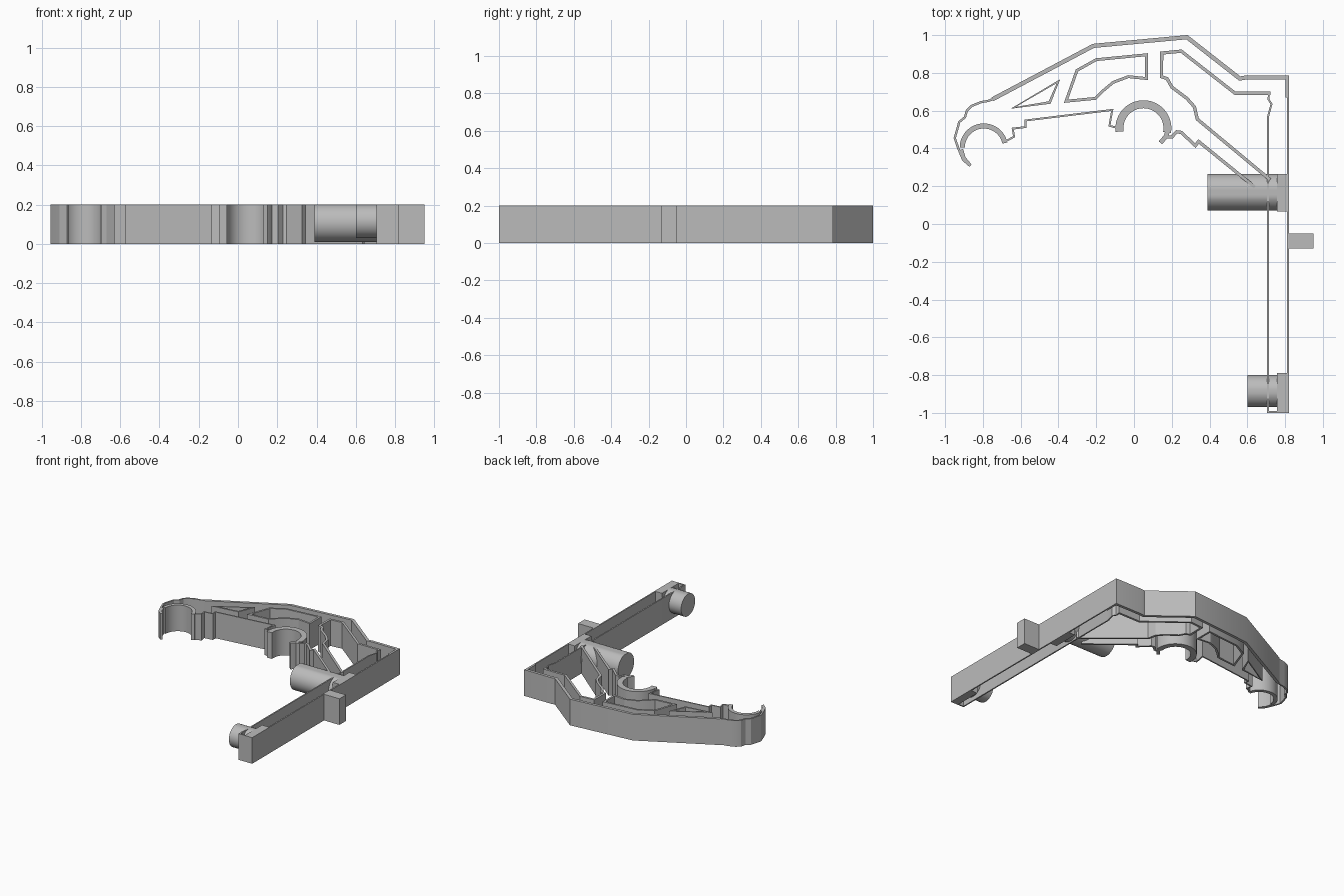
import bpy, bmesh
from math import cos, sin, radians, pi
from mathutils import Vector

cube = bpy.data.objects.get("Cube")
if cube:
    bpy.data.objects.remove(cube)

HEIGHT = 0.2
THIN, WALL, THICK = 0.01, 0.017, 0.022

grey = bpy.data.materials.new("plain_grey")
grey.use_nodes = True
grey.diffuse_color = (0.5, 0.5, 0.5, 1)
grey.node_tree.nodes["Principled BSDF"].inputs["Base Color"].default_value = (0.5, 0.5, 0.5, 1)


def finish(name, bm):
    """Turn a bmesh into a named, coloured, edge-sharp smooth object."""
    bmesh.ops.recalc_face_normals(bm, faces=bm.faces)
    mesh = bpy.data.meshes.new(name)
    bm.to_mesh(mesh)
    bm.free()
    mesh.materials.append(grey)
    mesh.shade_smooth()
    mesh.set_sharp_from_angle(angle=radians(25))
    obj = bpy.data.objects.new(name, mesh)
    bpy.context.collection.objects.link(obj)
    return obj


def wall(name, path, width, closed=False):
    """Upright wall of constant width following a plan path, with mitred corners."""
    pts = [Vector(p) for p in path]
    n = len(pts)
    bm = bmesh.new()
    rings = []
    for i, p in enumerate(pts):
        before = pts[i - 1] if (i or closed) else None
        after = pts[(i + 1) % n] if (i < n - 1 or closed) else None
        a = (p - before).normalized() if before else (after - p).normalized()
        b = (after - p).normalized() if after else a
        na, nb = Vector((-a.y, a.x)), Vector((-b.y, b.x))
        mid = (na + nb).normalized()
        off = mid * (width / 2) / max(mid.dot(na), 0.5)
        rings.append([bm.verts.new((q.x, q.y, z)) for q, z in
                      ((p + off, 0), (p - off, 0), (p - off, HEIGHT), (p + off, HEIGHT))])
    for i in range(n if closed else n - 1):
        r, s = rings[i], rings[(i + 1) % n]
        for k in range(4):
            m = (k + 1) % 4
            bm.faces.new((r[k], r[m], s[m], s[k]))
    if not closed:
        bm.faces.new(rings[0])
        bm.faces.new(rings[-1])
    return finish(name, bm)


def block(name, x0, x1, y0, y1):
    """Full-height box between two plan corners."""
    return wall(name, [(x0, (y0 + y1) / 2), (x1, (y0 + y1) / 2)], y1 - y0)


def arc(cx, cy, r, start, end, steps=28):
    angles = [radians(start + (end - start) * i / steps) for i in range(steps + 1)]
    return [(cx + r * cos(t), cy + r * sin(t)) for t in angles]


def plug(name, x0, x1, cy, cz, r, sides=48):
    """Round plug lying along x, with its crown trimmed flat at the top plane."""
    bm = bmesh.new()
    ring = [bm.verts.new((x0, cy + r * cos(t), min(cz + r * sin(t), HEIGHT)))
            for t in (2 * pi * i / sides for i in range(sides))]
    face = bm.faces.new(ring)
    ext = bmesh.ops.extrude_face_region(bm, geom=[face], use_keep_orig=True)
    moved = [v for v in ext["geom"] if isinstance(v, bmesh.types.BMVert)]
    bmesh.ops.translate(bm, verts=moved, vec=(x1 - x0, 0, 0))
    return finish(name, bm)


# Car outline: roof, nose and sill
wall("roof_wall", [(.82, .775), (.59, .775), (.56, .77), (.28, .989), (-.215, .943),
                   (-.75, .66)], THICK)
wall("nose_wall", [(-.73, .668), (-.77, .652), (-.81, .645), (-.86, .625), (-.885, .6),
                   (-.895, .565), (-.925, .54), (-.949, .455), (-.93, .4), (-.905, .34),
                   (-.867, .307)], 0.012)
wall("nose_tip", [(-.913, .395), (-.9, .35), (-.867, .31)], WALL)
wall("front_sill", [(-.685, .435), (-.635, .462), (-.642, .505), (-.575, .513),
                    (-.575, .548), (-.115, .604), (-.13, .52), (-.075, .505)], THIN)

# Wheel arches
wall("front_wheel_arch", arc(-.795, .405, .114, 180, 12), 0.027)
wall("rear_wheel_arch", arc(.05, .507, .127, 188, -10), 0.042)
wall("rear_arch_tail", [(.18, .5), (.17, .465), (.14, .43)], 0.024)

# Tail: lower brace and rear quarter panel
wall("rear_sill", [(.165, .46), (.2, .46), (.225, .488), (.25, .485), (.325, .415),
                   (.342, .437), (.64, .195)], WALL)
wall("rear_quarter", [(.72, .235), (.335, .555), (.32, .62), (.28, .665), (.2, .725),
                      (.175, .77), (.145, .78), (.147, .905), (.25, .915), (.535, .692),
                      (.722, .692)], WALL)

# Window frames
wall("quarter_window", [(-.64, .615), (-.4, .756), (-.447, .643)], 0.014, closed=True)
wall("door_window", [(-.36, .65), (-.302, .813), (-.2, .87), (.067, .896), (.067, .77),
                     (-.03, .78), (-.11, .75), (-.17, .7), (-.205, .665)], 0.015, closed=True)

# Mounting rail: two thin walls, a closed foot and a thicker top corner
wall("rail_inner_wall", [(.715, .695), (.712, .66), (.728, .635), (.71, .57), (.71, -.995),
                         (.8, -.995)], THIN)
wall("rail_outer_wall", [(.815, .78), (.815, -.995)], THIN)
block("rail_top_corner", .803, .82, .67, .785)

# Solid mounts, round plugs and the side peg
block("upper_mount", .757, .82, .065, .265)
block("lower_mount", .757, .82, -1, -.79)
plug("upper_plug", .39, .77, .168, .107, .097)
plug("lower_plug", .602, .77, -.885, .116, .085)
block("side_peg", .815, .95, -.13, -.05)
